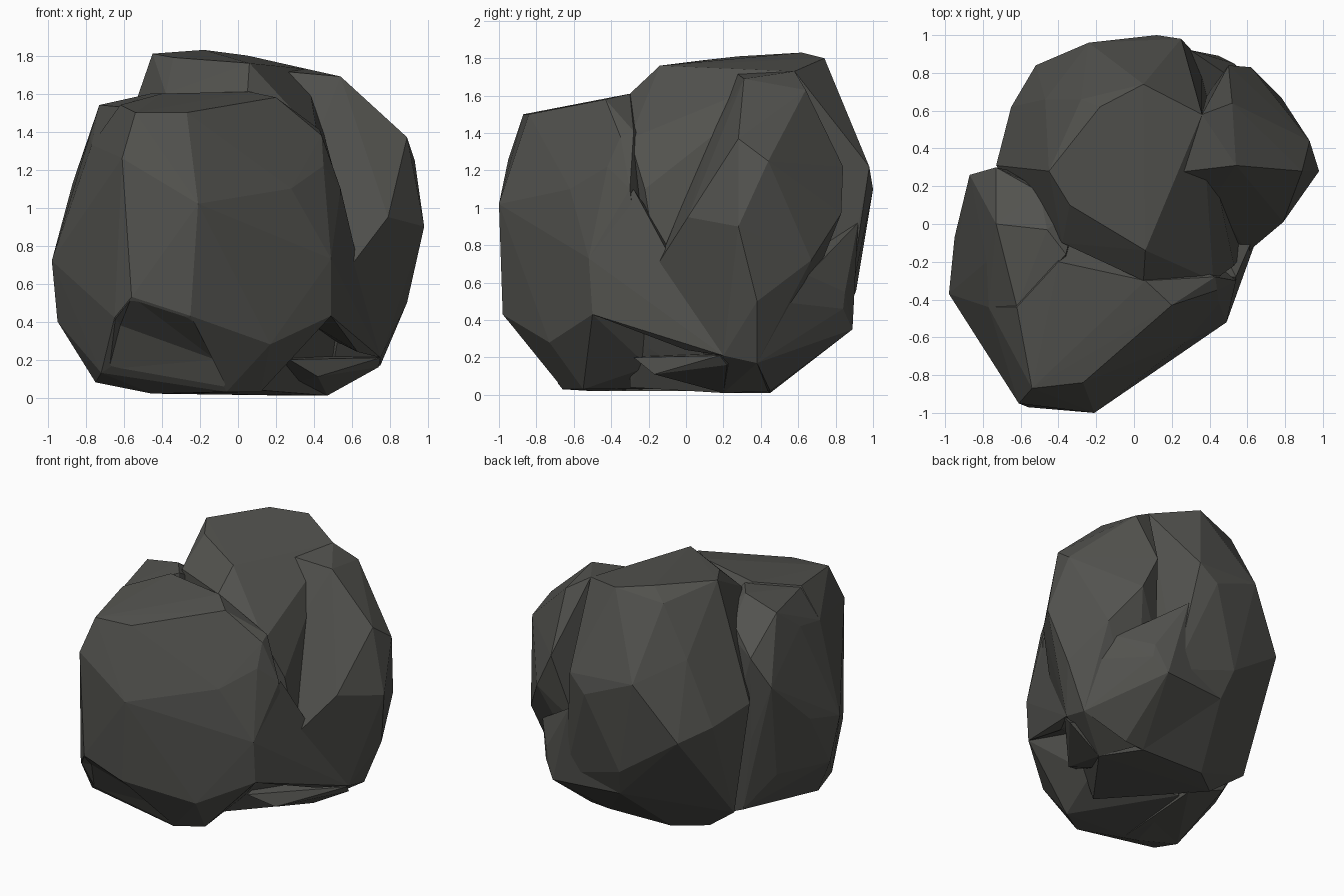
import bpy, bmesh

# Dark grey stone
stone = bpy.data.materials.new("dark_stone")
stone.diffuse_color = (0.085, 0.085, 0.077, 1)


def lobe(name, points):
    """One chiselled convex lump of rock, from its corner points."""
    bm = bmesh.new()
    for p in points:
        bm.verts.new(p)
    bmesh.ops.convex_hull(bm, input=bm.verts[:])
    loose = [v for v in bm.verts if not v.link_faces]
    bmesh.ops.delete(bm, geom=loose, context='VERTS')
    bmesh.ops.recalc_face_normals(bm, faces=bm.faces[:])
    me = bpy.data.meshes.new(name)
    bm.to_mesh(me)
    bm.free()
    me.materials.append(stone)
    ob = bpy.data.objects.new(name, me)
    bpy.context.collection.objects.link(ob)
    return ob


# Tall back mass with the highest crown, sloping down to the front lump
rock = lobe("rock", [
    (-.18, .62, 1.83), (.05, .74, 1.80), (-.28, .66, 1.74), (-.45, .28, 1.81),
    (.06, -.14, 1.76), (.20, .27, 1.72), (-.34, .10, 1.79), (.05, -.30, 1.61),
    (-.38, -.10, 1.60), (.36, .58, 1.73), (.42, -.30, 1.37), (.53, -.22, 1.10),
    (-.24, .96, 1.25), (.12, 1.0, 1.10), (.25, .98, 1.22), (-.52, .84, .85),
    (-.65, .62, .92), (-.47, .66, 1.38), (-.73, .31, 1.0), (-.50, .17, 1.47),
    (-.10, .91, .56), (-.64, .36, .20), (-.05, .83, .36), (.30, .92, .90),
    (.36, .86, .42), (.47, .20, .01), (.30, .45, .01), (-.40, .30, .02),
    (-.20, .45, .02), (.57, -.16, .72), (.30, -.20, .25), (.10, -.30, .04)])

# Big blunt front lump
front = lobe("front_lump", [
    (-.54, -.87, 1.50), (-.27, -.84, 1.50), (.20, -.43, 1.58), (.06, -.30, 1.61),
    (-.40, -.20, 1.60), (-.62, -.44, 1.54), (.43, -.28, 1.41), (.44, -.35, 1.38),
    (-.61, -.95, 1.26), (-.21, -1.0, 1.02), (.28, -.62, 1.10), (.45, -.42, 1.22),
    (-.56, -.97, .53), (-.25, -.98, .43), (-.65, -.88, .42), (-.77, -.44, 1.33),
    (-.72, -.65, .13), (-.06, -.66, .03), (.12, -.55, .03), (-.45, -.50, .02),
    (.17, -.73, .28), (.49, -.52, .73), (.49, -.50, .43), (-.80, -.62, .70),
    (-.98, -.37, .72), (-.95, -.30, .40), (-.75, -.45, .08), (.54, -.30, 1.10),
    (.55, -.25, .70), (.20, -.20, .15), (-.40, .10, 1.20), (-.30, .10, .04)])

# Left shoulder
left = lobe("left_shoulder", [
    (-.73, .00, 1.54), (-.46, -.03, 1.60), (-.62, -.44, 1.53), (-.78, -.20, 1.38),
    (-.73, .30, 1.32), (-.87, .26, 1.13), (-.95, -.07, .80), (-.98, -.37, .72),
    (-.95, -.30, .40), (-.77, -.44, 1.33), (-.75, -.45, .08), (-.80, .10, .42),
    (-.60, .20, .15), (-.35, -.50, .02), (-.30, .20, .02), (-.70, .25, .71),
    (-.50, .17, 1.47), (-.36, -.16, 1.60), (-.30, .10, 1.45)])

# Rounded right flank
right = lobe("right_flank", [
    (.20, .27, 1.72), (.54, .31, 1.69), (.52, .64, 1.63), (.89, .28, 1.37),
    (.93, .44, 1.25), (.98, .28, .90), (.79, .01, .95), (.60, -.15, .70),
    (.42, .13, 1.38), (.54, .03, 1.10), (.36, .58, 1.73), (.15, .30, .30),
    (.89, .38, .50), (.78, .67, .72), (.62, .83, .97), (.50, .84, 1.22),
    (.75, .20, .21), (.75, .38, .17), (.47, .20, .01), (.35, .45, .02),
    (.40, .70, .70)])

# Web bridging the front lump and right flank above the undercut
web = lobe("side_web", [
    (.49, -.50, .43), (.49, -.52, .73), (.60, -.15, .70), (.75, .20, .21),
    (.63, 0, .24), (.54, -.28, 1.10), (.20, -.30, .50), (.30, .20, .40)])

# Back shelf and thin ledge under the right side
foot = lobe("back_foot", [
    (.45, .89, .35), (.30, .92, .92), (.53, .85, .55), (.54, .84, .46),
    (.80, .48, .50), (.70, .65, .64), (.75, .38, .17), (.30, .45, .01),
    (.45, .45, .02), (-.05, .83, .36), (.10, .40, .03), (.20, .40, .70)])
ledge = lobe("lower_ledge", [
    (.27, -.28, .20), (.42, -.17, .11), (.75, .18, .21), (.74, .22, .16),
    (.47, .20, .01), (.20, .30, .25), (.20, .10, .06)])

# Chipped hollow low on the front
chip = lobe("front_chip", [
    (-.65, -.89, .42), (-.56, -.98, .53), (-.25, -.99, .43), (-.62, -.80, .38),
    (-.12, -.74, .20), (-.68, -.68, .15), (-.06, -.68, .05), (-.20, -1.1, .05),
    (-.70, -1.1, .10)])

# Fuse the lumps into one stone and take the chip out
bpy.context.view_layer.objects.active = rock
for part in (front, left, right, web, foot, ledge, chip):
    mod = rock.modifiers.new("fuse", 'BOOLEAN')
    mod.operation = 'DIFFERENCE' if part is chip else 'UNION'
    mod.solver = 'EXACT'
    mod.object = part
    bpy.ops.object.modifier_apply(modifier=mod.name)
    bpy.data.objects.remove(part)
for f in rock.data.polygons:
    f.use_smooth = False
    f.material_index = 0
